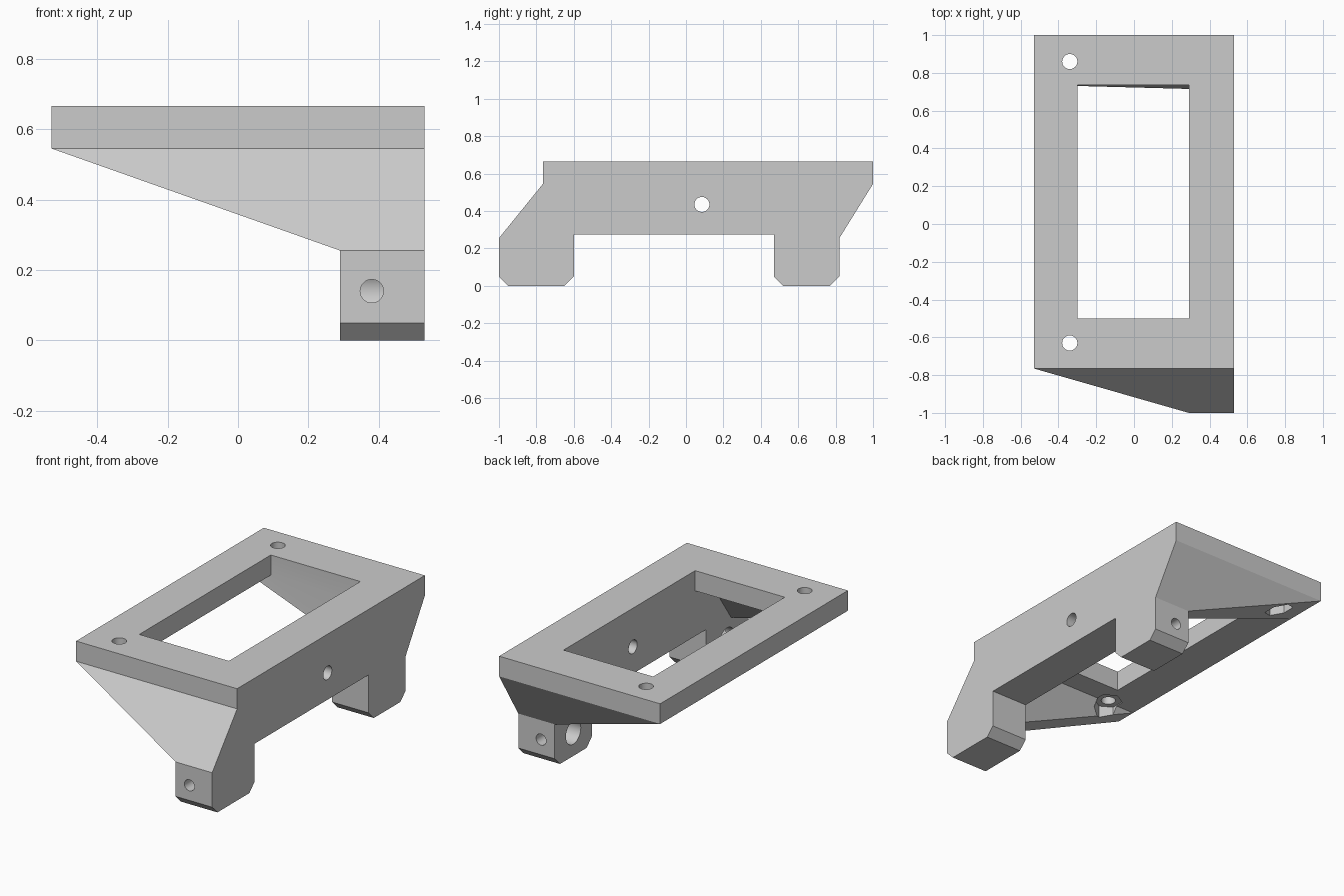
import bpy, bmesh, math
from mathutils import Matrix, Vector

default = bpy.data.objects.get("Cube")
if default:
    bpy.data.objects.remove(default, do_unlink=True)

grey = bpy.data.materials.new("plain grey")
grey.use_nodes = True
grey.diffuse_color = (0.6, 0.6, 0.6, 1)
grey.node_tree.nodes["Principled BSDF"].inputs["Base Color"].default_value = (0.6, 0.6, 0.6, 1)


def finish(name, bm):
    bmesh.ops.recalc_face_normals(bm, faces=bm.faces)
    mesh = bpy.data.meshes.new(name)
    bm.to_mesh(mesh)
    bm.free()
    mesh.materials.append(grey)
    obj = bpy.data.objects.new(name, mesh)
    bpy.context.collection.objects.link(obj)
    return obj


def prism(name, profile, x0, x1, cut=None):
    """Extrude a (y, z) profile along x, optionally trimming below a plane."""
    bm = bmesh.new()
    face = bm.faces.new([bm.verts.new((x0, y, z)) for y, z in profile])
    ext = bmesh.ops.extrude_face_region(bm, geom=[face])["geom"]
    bmesh.ops.translate(bm, vec=(x1 - x0, 0, 0),
                        verts=[v for v in ext if isinstance(v, bmesh.types.BMVert)])
    if cut:
        bmesh.ops.bisect_plane(bm, geom=bm.verts[:] + bm.edges[:] + bm.faces[:], dist=1e-5,
                               plane_co=cut[0], plane_no=cut[1], clear_inner=True)
        bmesh.ops.holes_fill(bm, edges=[e for e in bm.edges if e.is_boundary])
        bmesh.ops.remove_doubles(bm, verts=bm.verts, dist=1e-5)
    return finish(name, bm)


def box(name, x0, x1, y0, y1, z0, z1):
    return prism(name, [(y0, z0), (y1, z0), (y1, z1), (y0, z1)], x0, x1)


def rod(name, centre, radius, length, axis, sides=48):
    turn = {"x": Matrix.Rotation(math.pi / 2, 4, "Y"),
            "y": Matrix.Rotation(math.pi / 2, 4, "X"),
            "z": Matrix.Identity(4)}[axis]
    bm = bmesh.new()
    bmesh.ops.create_cone(bm, cap_ends=True, segments=sides, radius1=radius, radius2=radius,
                          depth=length, matrix=Matrix.Translation(centre) @ turn)
    return finish(name, bm)


def combine(target, other, operation):
    other.hide_render = True
    mod = target.modifiers.new(operation, "BOOLEAN")
    mod.operation, mod.solver, mod.object = operation, "EXACT", other
    bpy.context.view_layer.objects.active = target
    bpy.ops.object.modifier_apply(modifier=mod.name)
    bpy.data.objects.remove(other, do_unlink=True)


W = 0.53            # half width
WALL = 0.29         # inner face of side wall
TOP, RIM, LEG = 0.665, 0.545, 0.255
FRONT, BACK = -0.765, 1.0

# Side wall with both chamfered legs
bracket = prism("mounting_bracket", [
    (FRONT, TOP), (FRONT, RIM), (-1, LEG), (-1, 0.05), (-0.95, 0), (-0.65, 0),
    (-0.6, 0.05), (-0.6, 0.275), (0.47, 0.275), (0.47, 0.05), (0.52, 0),
    (0.77, 0), (0.82, 0.05), (0.82, LEG), (BACK, RIM), (BACK, TOP)], WALL, W)

# Top plate with its window
plate = box("top_plate", -W, W, FRONT, BACK, RIM, TOP)
combine(plate, box("window_cutter", -0.3, WALL, -0.5, 0.737, 0.4, 0.8), "DIFFERENCE")
combine(bracket, plate, "UNION")

# Tapering end gussets, trimmed along the sloping lower edge
slope = (Vector((-W, 0, RIM)), Vector((RIM - LEG, 0, WALL + W)).normalized())
for name, profile in (
        ("front_gusset", [(FRONT, RIM), (-1, LEG), (-0.84, LEG), (-0.64, RIM)]),
        ("back_gusset", [(BACK, RIM), (0.82, LEG), (0.715, LEG), (0.737, RIM)])):
    combine(bracket, prism(name, profile, -W, WALL, slope), "UNION")

# Vertical screw holes with hexagonal nut pockets beneath
for y in (-0.63, 0.86):
    combine(bracket, rod("screw_cutter", (-0.34, y, 0.6), 0.04, 0.6, "z"), "DIFFERENCE")
    combine(bracket, rod("nut_cutter", (-0.34, y, 0.45), 0.08, 0.2, "z", 6), "DIFFERENCE")

# Cable hole through the side wall
combine(bracket, rod("wall_hole_cutter", (0.41, 0.085, 0.435), 0.04, 0.5, "x"), "DIFFERENCE")

# Blind round pockets in the legs and the bolt holes leading into them
for middle, end in ((-0.8, -1.05), (0.645, 0.87)):
    combine(bracket, rod("pocket_cutter", (0.34, middle, 0.14), 0.07, 0.2, "x"), "DIFFERENCE")
    combine(bracket, rod("bolt_cutter", (0.38, (middle + end) / 2, 0.14), 0.033,
                         abs(end - middle), "y"), "DIFFERENCE")

# Merge coplanar faces and shade the holes smoothly
bm = bmesh.new()
bm.from_mesh(bracket.data)
bmesh.ops.remove_doubles(bm, verts=bm.verts, dist=1e-5)
bmesh.ops.dissolve_limit(bm, angle_limit=0.005, verts=bm.verts, edges=bm.edges)
bm.to_mesh(bracket.data)
bm.free()
bpy.ops.object.select_all(action="DESELECT")
bracket.select_set(True)
bpy.context.view_layer.objects.active = bracket
bpy.ops.object.shade_smooth_by_angle(angle=math.radians(30))
